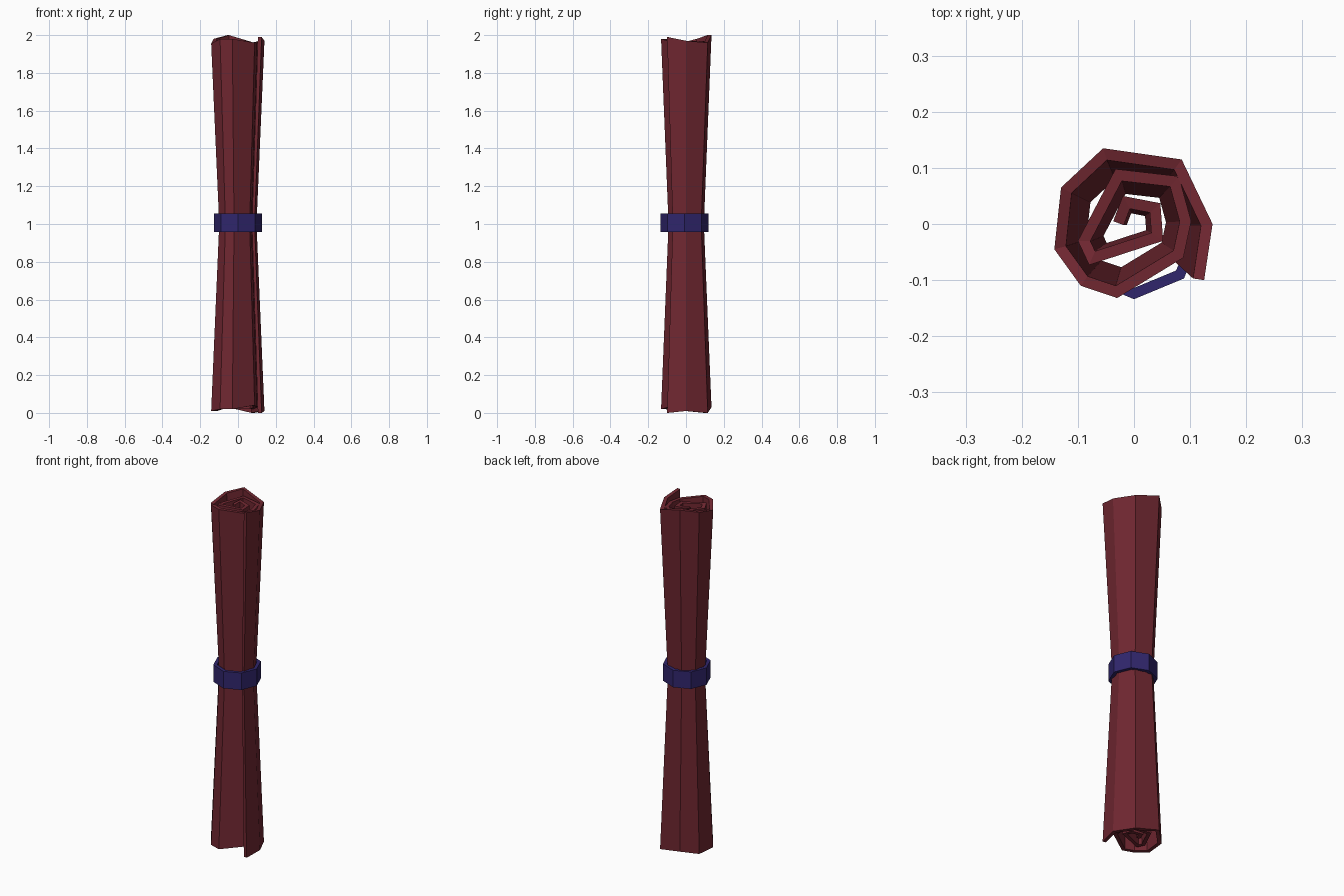
import bpy
import bmesh
import math
from mathutils import Vector

cube = bpy.data.objects.get("Cube")
if cube:
    bpy.data.objects.remove(cube, do_unlink=True)


def material(name, rgb):
    m = bpy.data.materials.new(name)
    m.use_nodes = True
    m.diffuse_color = (*rgb, 1)
    m.node_tree.nodes["Principled BSDF"].inputs["Base Color"].default_value = (*rgb, 1)
    return m


def finish(bm, name, mat):
    bmesh.ops.recalc_face_normals(bm, faces=bm.faces)
    mesh = bpy.data.meshes.new(name)
    bm.to_mesh(mesh)
    bm.free()
    mesh.materials.append(mat)
    obj = bpy.data.objects.new(name, mesh)
    bpy.context.collection.objects.link(obj)
    return obj


def loft(bm, sections, closed):
    """Skin a list of equal-length point rings; cap the ends or join them up."""
    rings = [[bm.verts.new(p) for p in s] for s in sections]
    n = len(rings[0])
    pairs = list(zip(rings, rings[1:]))
    if closed:
        pairs.append((rings[-1], rings[0]))
    for a, b in pairs:
        for i in range(n):
            j = (i + 1) % n
            bm.faces.new((a[i], a[j], b[j], b[i]))
    if not closed:
        bm.faces.new(rings[0])
        bm.faces.new(rings[-1])


maroon = material("maroon cloth", (0.16, 0.02, 0.03))
navy = material("navy band", (0.03, 0.019, 0.15))

# Rolled sheet: outer line of the spiral, from the loose flap to the core,
# with the uneven top and bottom edge heights
THICK, WAIST = 0.02, 0.7
spiral = [
    (0.125, -0.10, 1.99, 0.0), (0.14, 0.0, 1.97, 0.01),
    (0.085, 0.115, 1.96, 0.0), (-0.055, 0.135, 2.0, 0.03),
    (-0.13, 0.065, 1.98, 0.01), (-0.142, -0.045, 1.955, 0.01),
    (-0.095, -0.11, 1.98, 0.02), (-0.03, -0.132, 1.98, 0.02),
    (0.088, -0.06, 1.96, 0.04), (0.102, 0.005, 1.96, 0.03),
    (0.08, 0.085, 1.96, 0.02), (-0.033, 0.098, 1.97, 0.02),
    (-0.10, -0.03, 1.96, 0.03), (-0.08, -0.073, 1.97, 0.03),
    (0.052, -0.03, 1.96, 0.04), (0.047, 0.037, 1.96, 0.03),
    (-0.02, 0.05, 1.97, 0.03), (-0.037, 0.005, 1.96, 0.03),
]
outer = [Vector(p[:2]) for p in spiral]


def inward(i):
    """Mitred inward offset at a spiral corner."""
    sides = []
    for a, b in ((i - 1, i), (i, i + 1)):
        if a >= 0 and b < len(outer):
            d = (outer[b] - outer[a]).normalized()
            sides.append(Vector((-d.y, d.x)))
    n = sum(sides, Vector((0, 0))).normalized()
    return n * THICK / max(0.7, n.dot(sides[0]))


bm = bmesh.new()
sections = []
for i, (x, y, top, bottom) in enumerate(spiral):
    o = outer[i]
    n = o + inward(i)
    sections.append([
        (o.x, o.y, bottom), (o.x * WAIST, o.y * WAIST, 1), (o.x, o.y, top),
        (n.x, n.y, top), (n.x * WAIST, n.y * WAIST, 1), (n.x, n.y, bottom)])
loft(bm, sections, closed=False)
finish(bm, "rolled_sheet", maroon)

# Octagonal band around the waist
bm = bmesh.new()
sections = []
for k in range(8):
    c, s = math.cos(k * math.pi / 4), math.sin(k * math.pi / 4)
    sections.append([(r * c, r * s - 0.008, z) for r, z in
                     ((0.126, 0.957), (0.126, 1.055), (0.106, 1.055), (0.106, 0.957))])
loft(bm, sections, closed=True)
finish(bm, "waist_band", navy)
